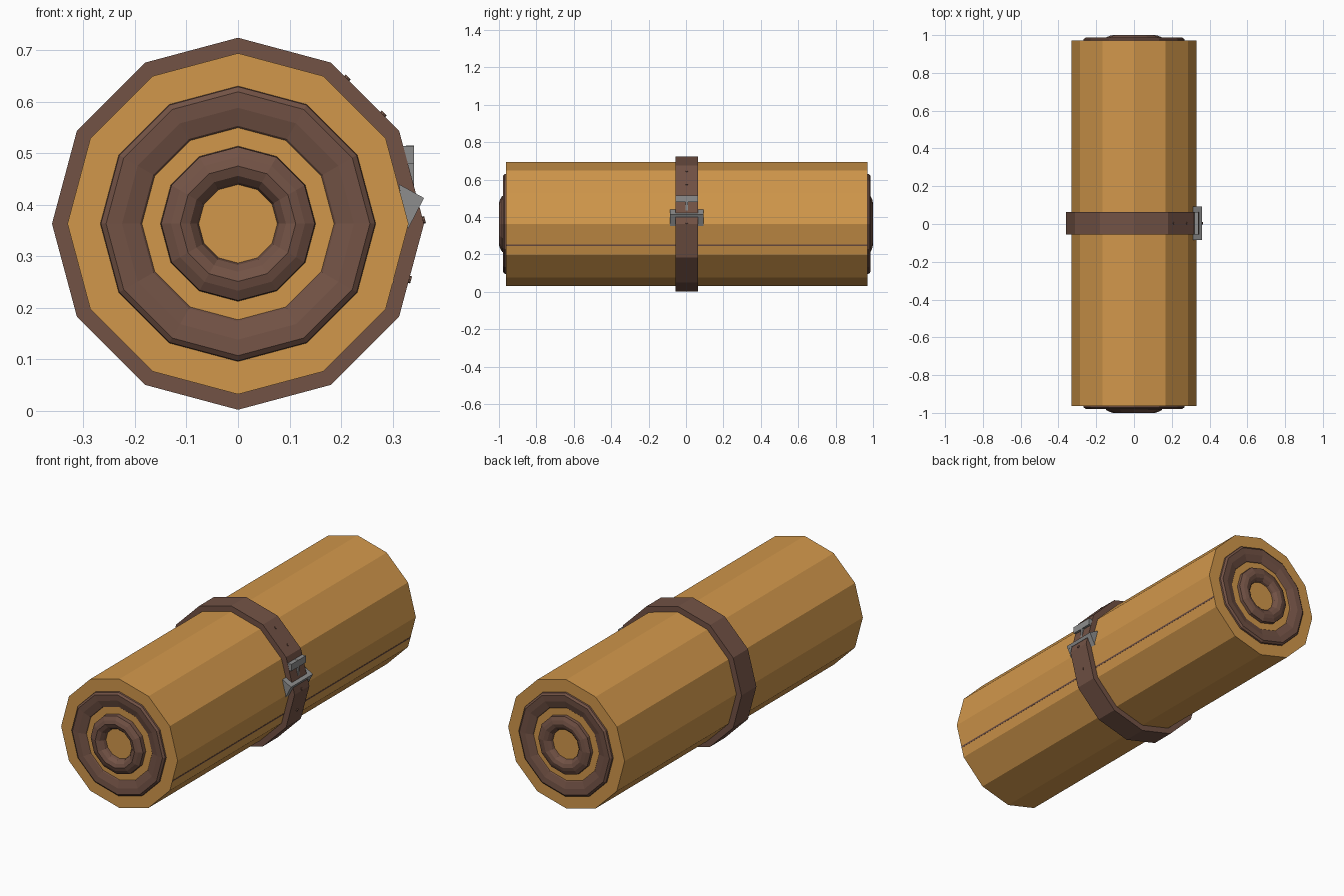
import bpy, bmesh, math

if "Cube" in bpy.data.objects:
    bpy.data.objects.remove(bpy.data.objects["Cube"])

ZC, YC = 0.363, 0.004
HALF = 0.967
N = 12


def material(name, rgb):
    m = bpy.data.materials.new(name)
    m.diffuse_color = (*rgb, 1)
    m.use_nodes = True
    m.node_tree.nodes["Principled BSDF"].inputs["Base Color"].default_value = m.diffuse_color
    return m


TAN = material("tan_hide", (0.64, 0.31, 0.07))
BROWN = material("brown_leather", (0.17, 0.085, 0.06))
GREY = material("buckle_metal", (0.27, 0.27, 0.27))


def finish(name, bm, mat):
    bmesh.ops.recalc_face_normals(bm, faces=bm.faces)
    me = bpy.data.meshes.new(name)
    bm.to_mesh(me)
    bm.free()
    me.materials.append(mat)
    ob = bpy.data.objects.new(name, me)
    bpy.context.collection.objects.link(ob)
    return ob


def lathe(name, profile, mat, closed=True):
    """Twelve-sided sweep of (radius, y) points about the roll axis."""
    bm = bmesh.new()
    rings = []
    for r, y in profile:
        rings.append([bm.verts.new((r * math.sin(i * math.tau / N), y,
                                    ZC + r * math.cos(i * math.tau / N))) for i in range(N)])
    count = len(rings) if closed else len(rings) - 1
    for k in range(count):
        a, b = rings[k], rings[(k + 1) % len(rings)]
        for i in range(N):
            j = (i + 1) % N
            bm.faces.new((a[i], a[j], b[j], b[i]))
    if not closed:
        bm.faces.new(rings[0])
        bm.faces.new(rings[-1])
    return finish(name, bm, mat)


def prism(name, xz, y0, y1, mat):
    """Extrude an (x, z) outline along y."""
    bm = bmesh.new()
    a = [bm.verts.new((x, y0, z)) for x, z in xz]
    b = [bm.verts.new((x, y1, z)) for x, z in xz]
    bm.faces.new(a)
    bm.faces.new(b)
    for i in range(len(a)):
        j = (i + 1) % len(a)
        bm.faces.new((a[i], a[j], b[j], b[i]))
    return finish(name, bm, mat)


def facet_point(z, r):
    """x on the right side of a twelve-sided ring of radius r at height z, plus the facet normal angle."""
    ang = math.atan2(z - ZC, math.sqrt(max(r * r - (z - ZC) ** 2, 0)))
    mid = (math.floor(ang / (math.pi / 6)) + 0.5) * math.pi / 6
    apothem = r * math.cos(math.pi / 12)
    return (apothem - (z - ZC) * math.sin(mid)) / math.cos(mid), mid


# Rolled hide
lathe("roll_body", [(0.331, YC - HALF), (0.331, YC + HALF)], TAN, closed=False)

# Raised spiral layers on both ends
for side, s, tip in (("front", -1, 0.037), ("back", 1, 0.029)):
    y = YC + s * HALF
    lathe(f"{side}_outer_layer", [(r, y + s * h) for r, h in (
        (0.268, -0.005), (0.266, 0.008), (0.256, 0.016), (0.225, 0.014),
        (0.190, 0.004), (0.182, -0.005))], BROWN)
    lathe(f"{side}_inner_layer", [(r, y + s * h) for r, h in (
        (0.151, -0.005), (0.149, tip * 0.55), (0.130, tip * 0.85), (0.112, tip),
        (0.093, tip * 0.8), (0.080, tip * 0.4), (0.075, -0.005))], BROWN)

# Edge seam of the hide along the right side
x, a = facet_point(0.25, 0.331)
c, s = math.cos(a), math.sin(a)
prism("hide_seam", [(x + u * c - v * s, 0.25 + u * s + v * c) for u, v in
                    ((-0.004, -0.004), (0.001, -0.004), (0.001, 0.004), (-0.004, 0.004))],
      YC - HALF, YC + HALF, BROWN)

# Strap
W = 0.06
lathe("strap", [(0.361, YC - W), (0.361, YC + W), (0.328, YC + W), (0.328, YC - W)], BROWN)

# Strap studs
for k, z in enumerate((0.645, 0.575, 0.37, 0.255)):
    x, a = facet_point(z, 0.361)
    bpy.ops.mesh.primitive_cylinder_add(vertices=8, radius=0.007, depth=0.008,
                                        location=(x, YC, z), rotation=(0, math.pi / 2 - a, 0))
    ob = bpy.context.object
    ob.name = f"strap_stud_{k + 1}"
    ob.data.materials.append(BROWN)

# Buckle: cross bar, two wedge cheeks, prong and keeper
prism("buckle_bar", [(0.312, 0.44), (0.361, 0.413), (0.354, 0.399), (0.318, 0.405)],
      YC - 0.089, YC + 0.089, GREY)
for name, s in (("buckle_cheek_front", -1), ("buckle_cheek_back", 1)):
    ya, yb = sorted((YC + s * 0.061, YC + s * 0.089))
    prism(name, [(0.312, 0.44), (0.361, 0.413), (0.33, 0.353)], ya, yb, GREY)
prism("buckle_prong", [(0.326, 0.42), (0.342, 0.42), (0.342, 0.515), (0.326, 0.515)],
      YC - 0.006, YC + 0.006, GREY)
prism("buckle_keeper", [(0.312, 0.479), (0.342, 0.479), (0.342, 0.514), (0.312, 0.514)],
      YC - 0.059, YC + 0.059, GREY)
